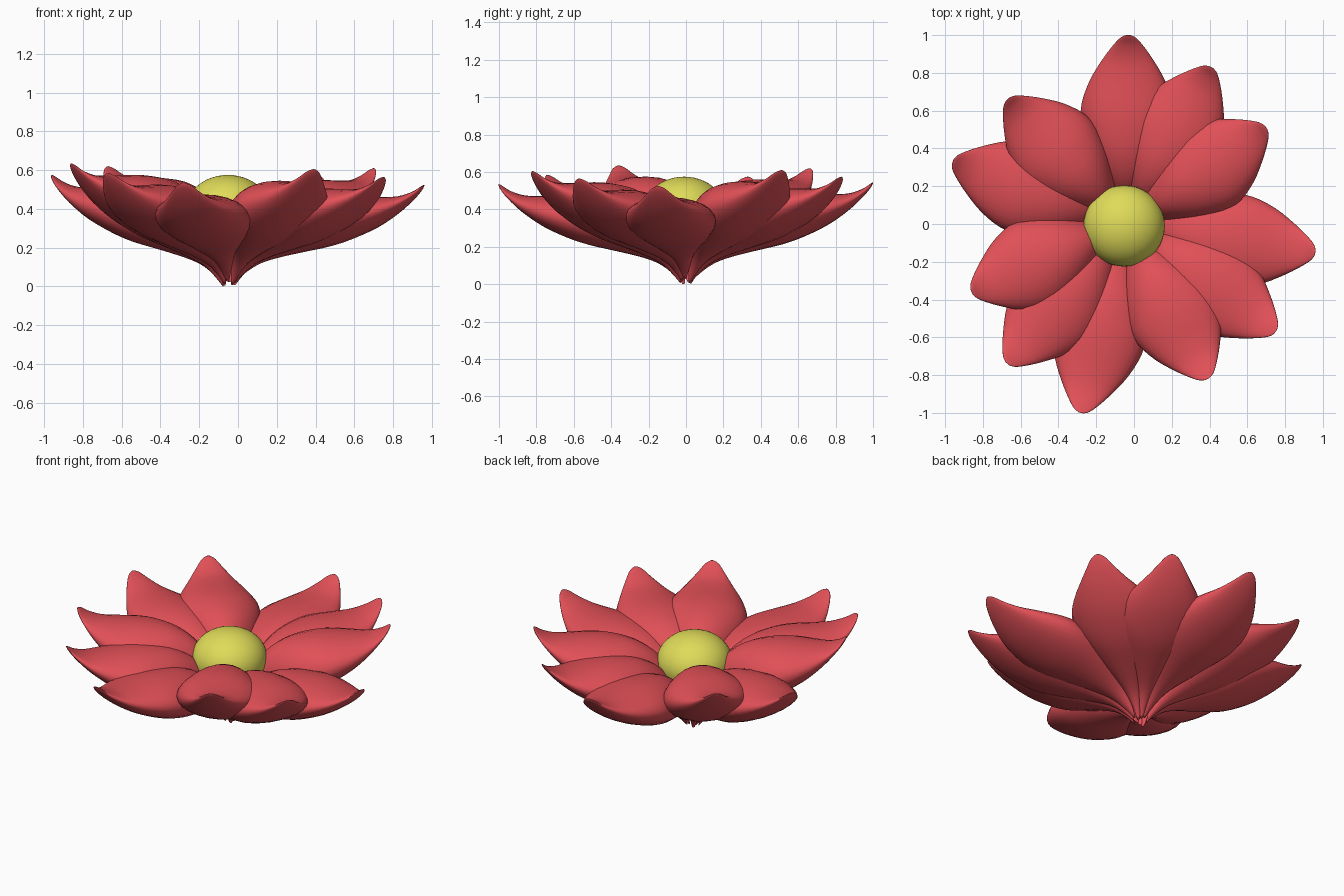
import bpy, bmesh, math
from mathutils import Vector

if "Cube" in bpy.data.objects:
    bpy.data.objects.remove(bpy.data.objects["Cube"])


def material(name, color):
    m = bpy.data.materials.new(name)
    m.diffuse_color = color
    m.use_nodes = True
    m.node_tree.nodes["Principled BSDF"].inputs["Base Color"].default_value = m.diffuse_color
    return m


red = material("petal_red", (0.75, 0.08, 0.095, 1))
yellow = material("centre_yellow", (0.74, 0.71, 0.1, 1))

# Petal stations: fraction of reach, half width, underside height, top drop below the tip
STATIONS = [
    (0.00, 0.008, 0.030, None),
    (0.06, 0.040, 0.080, 0.360),
    (0.13, 0.080, 0.122, 0.230),
    (0.22, 0.132, 0.152, 0.145),
    (0.35, 0.195, 0.182, 0.087),
    (0.50, 0.240, 0.215, 0.063),
    (0.62, 0.242, 0.255, 0.060),
    (0.75, 0.200, 0.315, 0.064),
    (0.86, 0.138, 0.388, 0.060),
    (0.94, 0.082, 0.458, 0.036),
    (0.985, 0.042, 0.508, 0.008),
    (1.00, 0.012, 0.533, 0.000),
]


def catmull(p0, p1, p2, p3, u):
    return 0.5 * (2 * p1 + (p2 - p0) * u + (2 * p0 - 5 * p1 + 4 * p2 - p3) * u * u
                  + (3 * p1 - p0 - 3 * p2 + p3) * u ** 3)


def smooth(rows, sub=3):
    out = []
    n = len(rows)
    for i in range(n - 1):
        q = [rows[max(0, min(n - 1, i + k))] for k in (-1, 0, 1, 2)]
        for s in range(sub):
            out.append([catmull(*c, s / sub) for c in zip(*q)])
    out.append(list(rows[-1]))
    return out


def petal(name, tx, ty, tz, ring=24):
    # Puffed leaf shape lofted from elliptical sections
    tip = Vector((tx, ty, 0))
    base = Vector((-0.045, 0, 0))
    d = (tip - base).normalized()
    base += d * 0.035
    reach = (tip - base).length
    side = Vector((-d.y, d.x, 0))
    rows = []
    for t, w, zb, drop in STATIONS:
        low = zb + (tz - 0.54) * (1.25 * t - 0.25)
        high = 0 if drop is None else tz - drop
        rows.append((t, w, low, max(high, low + 0.006)))
    bm = bmesh.new()
    loops = []
    for t, w, low, high in smooth(rows):
        c = base + d * (t * reach)
        mid, h = (low + high) / 2, (high - low) / 2
        loop = []
        for k in range(ring):
            a = 2 * math.pi * k / ring
            p = c + side * (w * math.cos(a))
            p.z = mid + h * math.sin(a)
            loop.append(bm.verts.new(p))
        loops.append(loop)
    for a, b in zip(loops, loops[1:]):
        for k in range(ring):
            j = (k + 1) % ring
            bm.faces.new((a[k], a[j], b[j], b[k]))
    bm.faces.new(loops[0])
    bm.faces.new(loops[-1])
    bmesh.ops.recalc_face_normals(bm, faces=bm.faces)
    for f in bm.faces:
        f.smooth = True
    me = bpy.data.meshes.new(name)
    bm.to_mesh(me)
    bm.free()
    ob = bpy.data.objects.new(name, me)
    bpy.context.collection.objects.link(ob)
    me.materials.append(red)


# Petal tips, clockwise from the back
TIPS = [
    (-0.03, 1.00, 0.55), (0.41, 0.83, 0.58), (0.70, 0.51, 0.615),
    (0.96, -0.15, 0.53), (0.75, -0.57, 0.57), (0.39, -0.82, 0.61),
    (-0.28, -1.00, 0.54), (-0.67, -0.74, 0.59), (-0.86, -0.36, 0.64),
    (-0.96, 0.33, 0.58), (-0.67, 0.66, 0.625),
]
for i, (x, y, z) in enumerate(TIPS):
    petal(f"petal_{i + 1}", x, y, z)

# Domed flower centre
bpy.ops.mesh.primitive_uv_sphere_add(segments=40, ring_count=24, radius=1,
                                     location=(-0.052, -0.01, 0.405))
centre = bpy.context.object
centre.name = "flower_centre"
centre.scale = (0.215, 0.215, 0.175)
centre.data.materials.append(yellow)
bpy.ops.object.shade_smooth()

# Rest the whole flower on the ground
bpy.context.view_layer.update()
objs = [o for o in bpy.data.objects if o.type == 'MESH']
low = min((o.matrix_world @ v.co).z for o in objs for v in o.data.vertices)
for o in objs:
    o.location.z -= low
